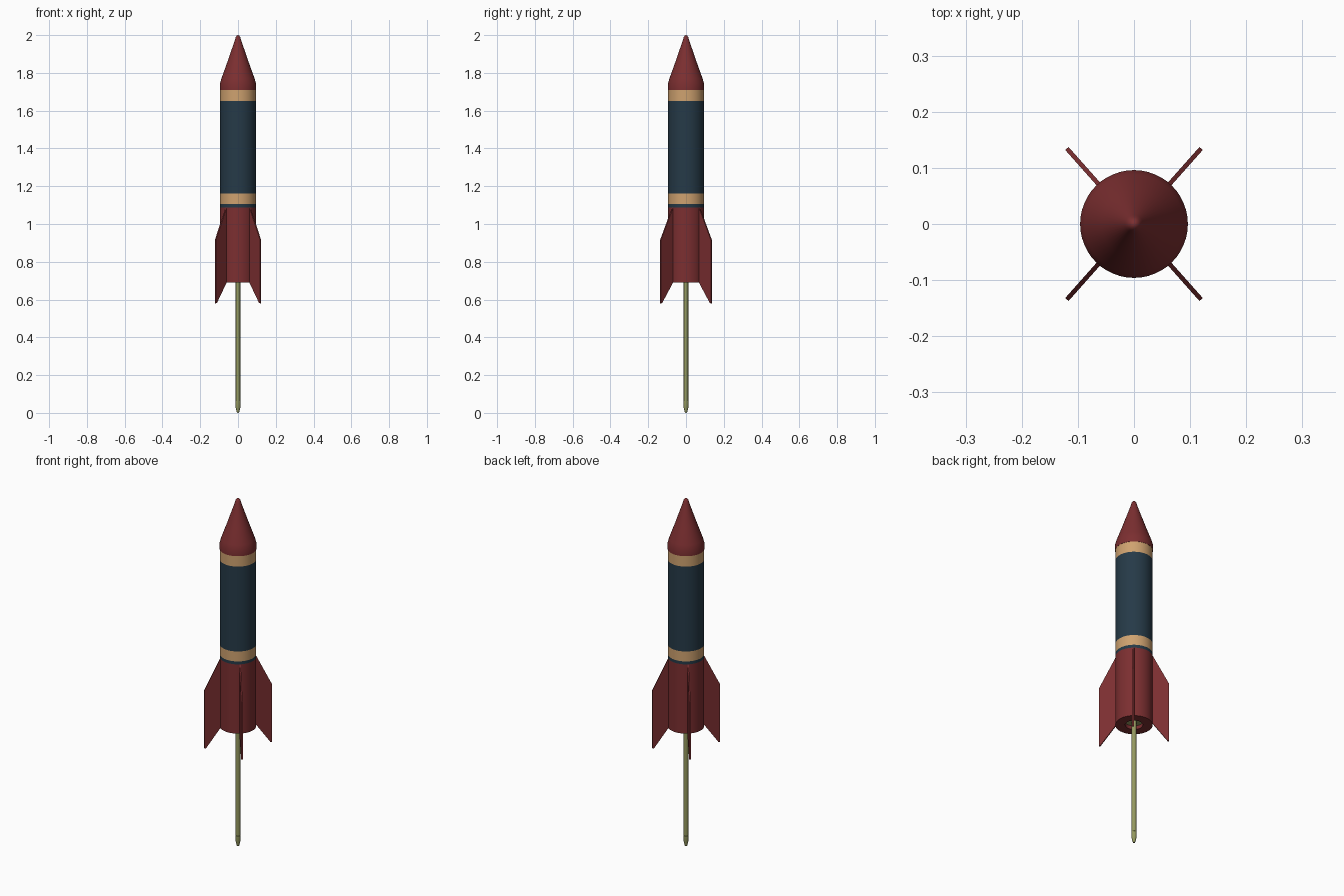
import bpy, bmesh, math

cube = bpy.data.objects.get("Cube")
if cube:
    bpy.data.objects.remove(cube)


def material(name, r, g, b):
    m = bpy.data.materials.new(name)
    m.use_nodes = True
    m.diffuse_color = (r, g, b, 1)
    bsdf = m.node_tree.nodes["Principled BSDF"]
    bsdf.inputs["Base Color"].default_value = (r, g, b, 1)
    bsdf.inputs["Roughness"].default_value = 0.8
    return m


red = material("dark_red", 0.2, 0.028, 0.03)
tan = material("tan", 0.62, 0.36, 0.16)
navy = material("navy", 0.019, 0.042, 0.064)
olive = material("olive_wood", 0.3, 0.32, 0.115)


def finish(name, bm, mats):
    bmesh.ops.recalc_face_normals(bm, faces=bm.faces)
    mesh = bpy.data.meshes.new(name)
    bm.to_mesh(mesh)
    bm.free()
    for m in mats:
        mesh.materials.append(m)
    ob = bpy.data.objects.new(name, mesh)
    bpy.context.collection.objects.link(ob)
    return ob


def lathe(name, profile, mats, sides, bands=None):
    """Spin (radius, z) points around z; bands gives a material index per segment."""
    bm = bmesh.new()
    rings = []
    for r, z in profile:
        if r == 0:
            rings.append([bm.verts.new((0, 0, z))] * sides)
        else:
            rings.append([bm.verts.new((r * math.cos(math.tau * i / sides),
                                        r * math.sin(math.tau * i / sides), z))
                          for i in range(sides)])
    for s, (a, b) in enumerate(zip(rings, rings[1:])):
        for i in range(sides):
            j = (i + 1) % sides
            corners = list(dict.fromkeys((a[i], a[j], b[j], b[i])))
            bm.faces.new(corners).material_index = bands[s] if bands else 0
    ob = finish(name, bm, mats)
    bpy.ops.object.select_all(action='DESELECT')
    ob.select_set(True)
    bpy.context.view_layer.objects.active = ob
    bpy.ops.object.shade_smooth_by_angle(angle=math.radians(35))
    return ob


R = 0.095

# Tube with a shallow nozzle recess and painted bands
lathe("body_tube",
      [(0, 0.71), (0.045, 0.71), (0.045, 0.69), (R, 0.69), (R, 1.088),
       (R, 1.105), (R, 1.162), (R, 1.65), (R, 1.71), (0, 1.71)],
      [red, tan, navy, olive], 48, [3, 0, 0, 0, 2, 1, 2, 1, 0])

# Nose cone with a short straight collar and rounded tip
lathe("nose_cone",
      [(0, 1.71), (R + 0.001, 1.71), (R + 0.001, 1.742), (0.088, 1.77),
       (0.059, 1.85), (0.016, 1.975), (0.012, 1.99), (0.006, 1.998), (0, 2.0)],
      [red], 48)

# Guide stick with a blunt pointed foot
lathe("guide_stick",
      [(0, 0), (0.006, 0.002), (0.013, 0.03), (0.014, 0.062),
       (0.012, 0.064), (0.012, 0.72), (0, 0.72)],
      [olive], 16)

# Four swept fins
outline = [(0.08, 1.1), (R, 1.088), (0.18, 0.915), (0.18, 0.58),
           (0.172, 0.582), (R, 0.69), (0.08, 0.7)]
lean = math.atan2(0.135, 0.12)
angles = {"back_left": lean, "back_right": math.pi - lean,
          "front_right": math.pi + lean, "front_left": -lean}
for label, angle in angles.items():
    bm = bmesh.new()
    face = bm.faces.new([bm.verts.new((r, -0.004, z)) for r, z in outline])
    side = bmesh.ops.extrude_face_region(bm, geom=[face])["geom"]
    bmesh.ops.translate(bm, vec=(0, 0.008, 0),
                        verts=[v for v in side if isinstance(v, bmesh.types.BMVert)])
    fin = finish("fin_" + label, bm, [red])
    fin.rotation_euler.z = angle
